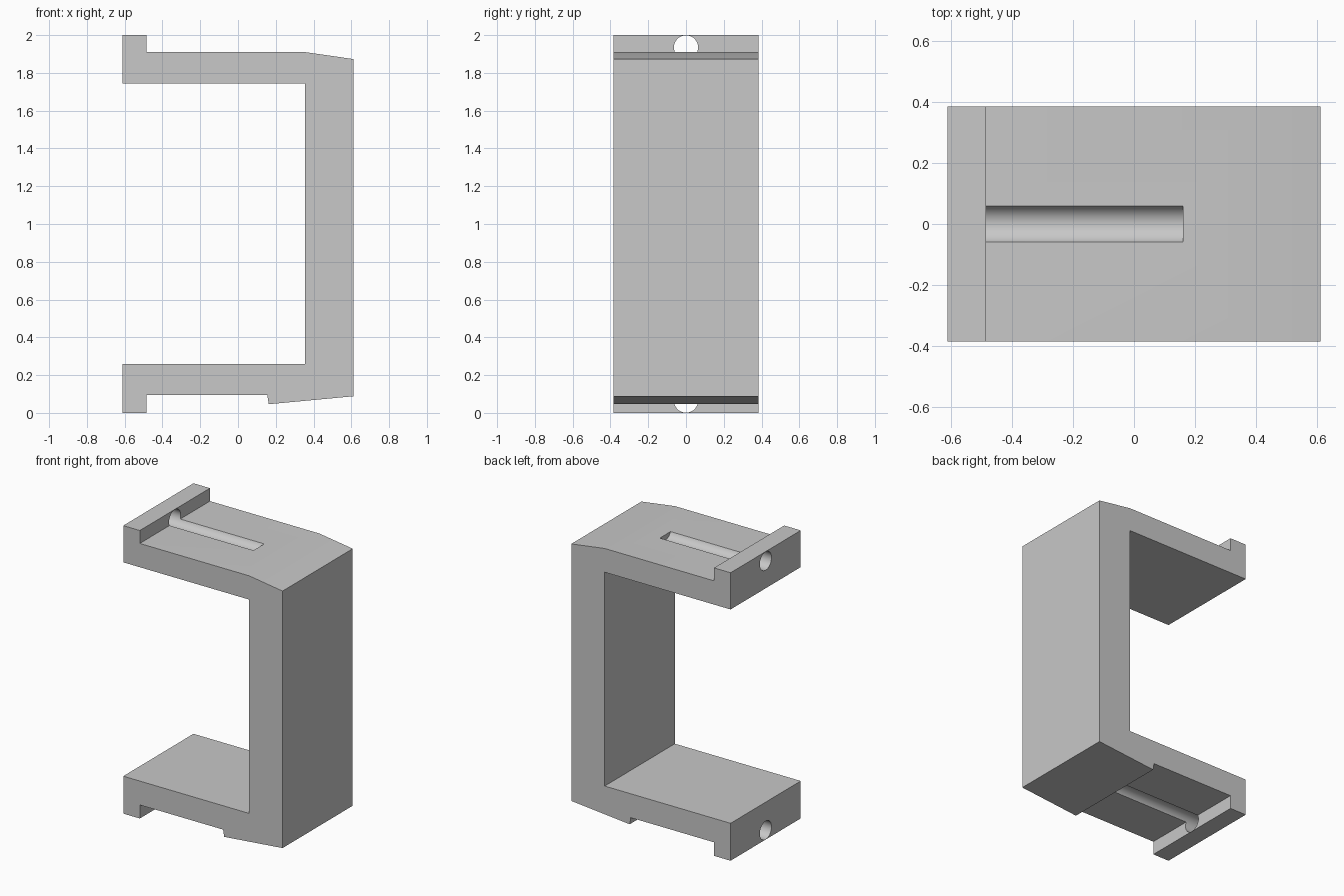
import bpy
import bmesh
import math
from mathutils import Matrix

cube = bpy.data.objects.get("Cube")
if cube:
    bpy.data.objects.remove(cube)

HALF_DEPTH = 0.385
HOLE_RADIUS = 0.064

# Single plain grey
grey = bpy.data.materials.new("light_grey")
grey.use_nodes = True
colour = (0.58, 0.58, 0.58, 1)
grey.diffuse_color = colour
grey.node_tree.nodes["Principled BSDF"].inputs["Base Color"].default_value = colour


def make_object(name, bm):
    bmesh.ops.recalc_face_normals(bm, faces=bm.faces)
    mesh = bpy.data.meshes.new(name)
    bm.to_mesh(mesh)
    bm.free()
    mesh.materials.append(grey)
    obj = bpy.data.objects.new(name, mesh)
    bpy.context.collection.objects.link(obj)
    return obj


def extrude_profile(name, points):
    bm = bmesh.new()
    face = bm.faces.new([bm.verts.new((x, -HALF_DEPTH, z)) for x, z in points])
    result = bmesh.ops.extrude_face_region(bm, geom=[face])
    verts = [v for v in result["geom"] if isinstance(v, bmesh.types.BMVert)]
    bmesh.ops.translate(bm, verts=verts, vec=(0, 2 * HALF_DEPTH, 0))
    return make_object(name, bm)


def hole_cutter(name, z, x_start, x_end):
    bm = bmesh.new()
    place = Matrix.Translation(((x_start + x_end) / 2, 0, z)) @ Matrix.Rotation(math.pi / 2, 4, "Y")
    bmesh.ops.create_cone(bm, cap_ends=True, segments=48, radius1=HOLE_RADIUS,
                          radius2=HOLE_RADIUS, depth=x_end - x_start, matrix=place)
    obj = make_object(name, bm)
    obj.hide_render = True
    return obj


# C-shaped bracket: lipped upper arm, post, and lipped lower arm with sloped foot
bracket = extrude_profile("bracket", [
    (-0.612, 2.0), (-0.485, 2.0), (-0.485, 1.91), (0.355, 1.91), (0.612, 1.873),
    (0.612, 0.088), (0.163, 0.046), (0.155, 0.094), (-0.485, 0.094), (-0.485, 0),
    (-0.612, 0), (-0.612, 0.26), (0.355, 0.26), (0.355, 1.745), (-0.612, 1.745),
])

# Round channels through the lips and along both arms
cutters = [hole_cutter("upper_channel_cutter", 1.935, -0.8, 0.16),
           hole_cutter("lower_channel_cutter", 0.065, -0.8, 0.159)]
for cutter in cutters:
    mod = bracket.modifiers.new("channel", "BOOLEAN")
    mod.operation = "DIFFERENCE"
    mod.solver = "EXACT"
    mod.object = cutter

bpy.ops.object.select_all(action="DESELECT")
bracket.select_set(True)
bpy.context.view_layer.objects.active = bracket
for mod in list(bracket.modifiers):
    bpy.ops.object.modifier_apply(modifier=mod.name)
for cutter in cutters:
    bpy.data.objects.remove(cutter)
bpy.ops.object.shade_smooth_by_angle(angle=math.radians(25))
